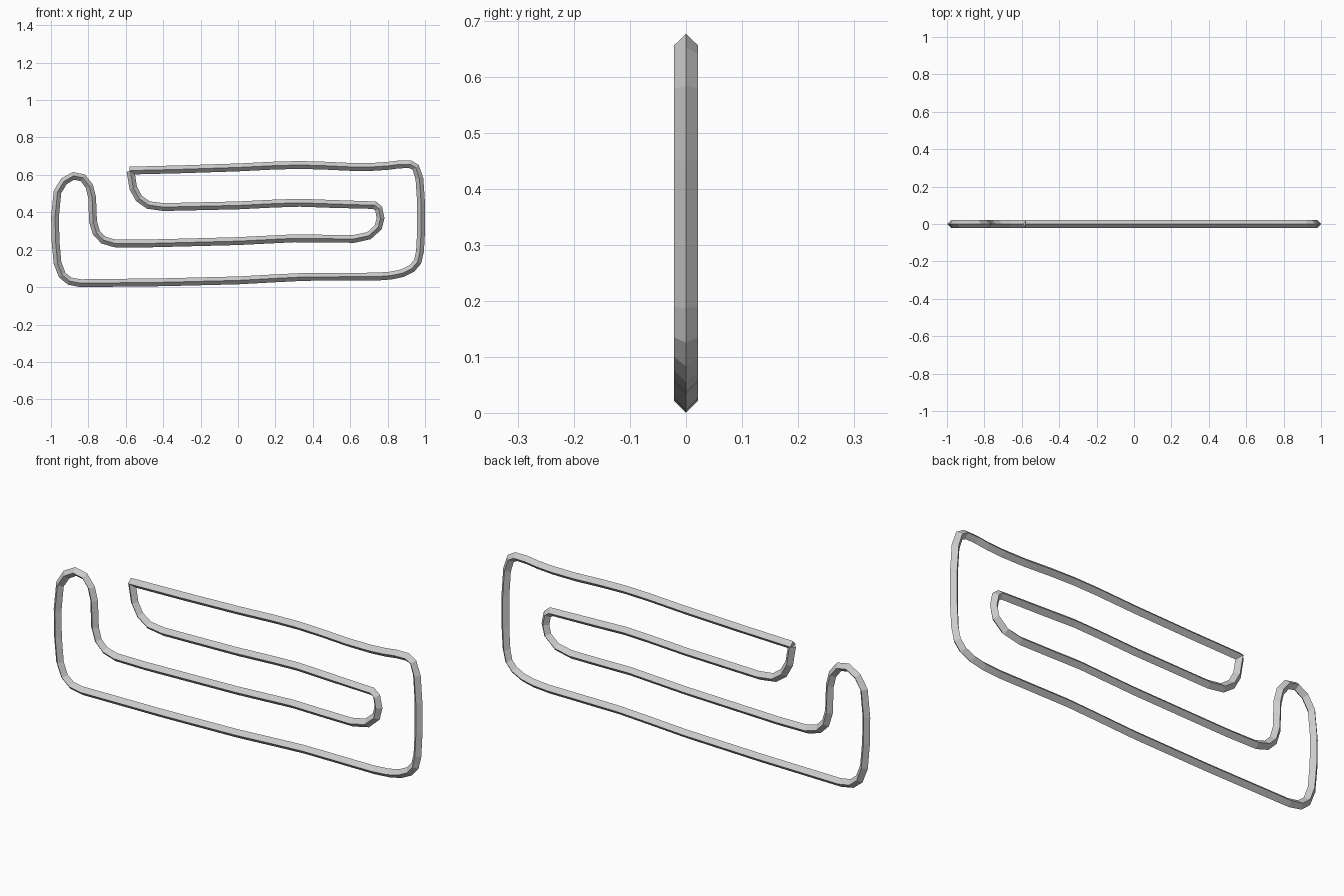
import bpy
import bmesh
from mathutils import Vector

cube = bpy.data.objects.get("Cube")
if cube:
    bpy.data.objects.remove(cube, do_unlink=True)

RADIUS = 0.021


def make_material(name, colour):
    material = bpy.data.materials.new(name)
    material.use_nodes = True
    material.diffuse_color = colour
    shader = material.node_tree.nodes["Principled BSDF"]
    shader.inputs["Base Color"].default_value = colour
    return material


def sweep_diamond(name, path, radius, material):
    """Sweep a four-sided section along an open path in the xz plane."""
    points = [Vector((x, 0, z)) for x, z in path]
    depth = Vector((0, radius, 0))
    bm = bmesh.new()
    rings = []
    for i, point in enumerate(points):
        before = points[max(i - 1, 0)]
        after = points[min(i + 1, len(points) - 1)]
        # Average the directions of the neighbouring segments for a mitred joint
        tangent = ((point - before).normalized() + (after - point).normalized()).normalized()
        side = Vector((-tangent.z, 0, tangent.x)) * radius
        offsets = (side, depth, -side, -depth)
        rings.append([bm.verts.new(point + offset) for offset in offsets])

    # Join neighbouring sections and close both cut ends
    for first, second in zip(rings, rings[1:]):
        for k in range(len(first)):
            j = (k + 1) % len(first)
            bm.faces.new((first[k], first[j], second[j], second[k]))
    bm.faces.new(rings[0])
    bm.faces.new(reversed(rings[-1]))
    bmesh.ops.recalc_face_normals(bm, faces=bm.faces)

    mesh = bpy.data.meshes.new(name)
    bm.to_mesh(mesh)
    bm.free()
    mesh.materials.append(material)
    obj = bpy.data.objects.new(name, mesh)
    bpy.context.collection.objects.link(obj)
    return obj


# Upper run, from the cut end to the right-hand corner
upper_run = [(-.58, .623), (-.3, .63), (0, .64), (.2, .65), (.33, .653),
             (.45, .65), (.6, .643), (.72, .643), (.8, .648), (.86, .656), (.92, .657)]
# Right-hand upright and the rounded corner beneath it
right_upright = [(.95, .64), (.97, .58), (.979, .45), (.979, .3), (.973, .19),
                 (.96, .135), (.93, .1), (.88, .075), (.82, .062), (.74, .056)]
# Long bottom run
bottom_run = [(.36, .055), (.2, .047), (0, .036), (-.4, .026), (-.84, .021), (-.9, .032)]
# Left-hand upright and its hooked top
left_hook = [(-.94, .065), (-.965, .13), (-.976, .25), (-.978, .38), (-.965, .51),
             (-.93, .566), (-.88, .595), (-.83, .585), (-.795, .54), (-.78, .48),
             (-.775, .35), (-.757, .29), (-.72, .252), (-.66, .234)]
# Inner run and the turn at its right end
inner_run = [(-.5, .233), (0, .246), (.3, .261), (.45, .259), (.62, .258),
             (.7, .275), (.75, .32), (.762, .37), (.752, .42), (.73, .438)]
# Return run, curling up to meet the cut end
return_run = [(.5, .445), (.33, .451), (.2, .447), (0, .437), (-.4, .428),
              (-.48, .439), (-.53, .475), (-.56, .53), (-.575, .62)]

grey = make_material("plain grey", (0.6, 0.6, 0.6, 1))
outline = upper_run + right_upright + bottom_run + left_hook + inner_run + return_run
sweep_diamond("bent_wire_outline", outline, RADIUS, grey)
